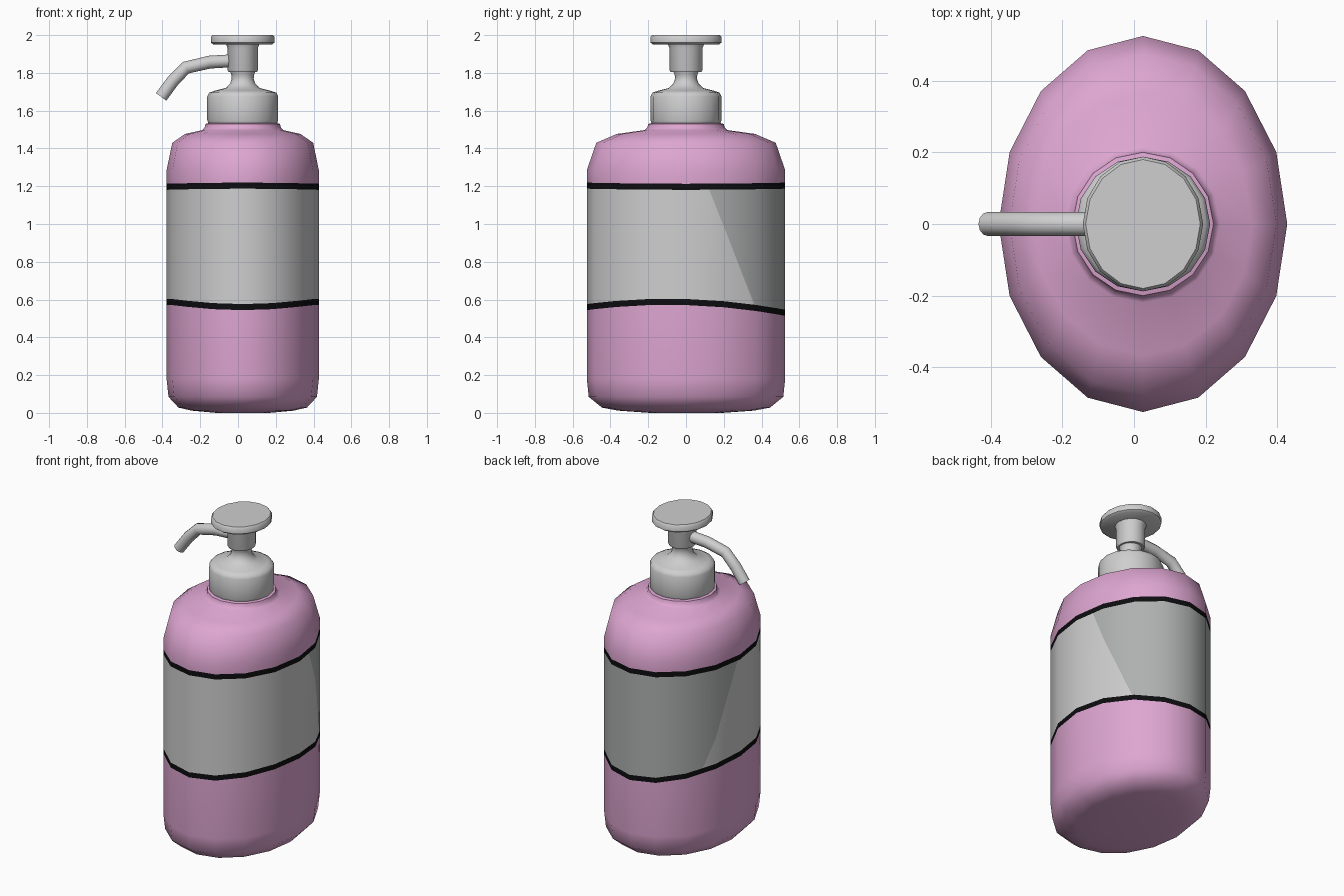
import bpy, bmesh, math
from mathutils import Vector

if "Cube" in bpy.data.objects:
    bpy.data.objects.remove(bpy.data.objects["Cube"])

CX, N = 0.025, 16


def material(name, rgb):
    m = bpy.data.materials.new(name)
    m.diffuse_color = (*rgb, 1)
    m.use_nodes = True
    m.node_tree.nodes["Principled BSDF"].inputs["Base Color"].default_value = m.diffuse_color
    return m


pink = material("pink", (0.73, 0.38, 0.64))
light = material("light grey", (0.62, 0.62, 0.62))
dark = material("dark grey", (0.42, 0.44, 0.43))
black = material("black", (0.004, 0.004, 0.005))


def finish(bm, name, mats, angle=50):
    bmesh.ops.recalc_face_normals(bm, faces=bm.faces)
    me = bpy.data.meshes.new(name)
    bm.to_mesh(me)
    bm.free()
    ob = bpy.data.objects.new(name, me)
    bpy.context.collection.objects.link(ob)
    for m in mats:
        me.materials.append(m)
    bpy.ops.object.select_all(action='DESELECT')
    bpy.context.view_layer.objects.active = ob
    ob.select_set(True)
    bpy.ops.object.shade_smooth_by_angle(angle=math.radians(angle))
    return ob


def loft(profile):
    """Rings of (rx, ry, z); z may be a function of the angle. Returns bands of faces."""
    bm = bmesh.new()
    rings = []
    for rx, ry, z in profile:
        ring = []
        for i in range(N):
            t = 2 * math.pi * i / N
            h = z(t) if callable(z) else z
            ring.append(bm.verts.new((CX + rx * math.cos(t), ry * math.sin(t), h)))
        rings.append(ring)
    bands = [[bm.faces.new((a[i], a[(i + 1) % N], b[(i + 1) % N], b[i])) for i in range(N)]
             for a, b in zip(rings, rings[1:])]
    bm.faces.new(rings[0])
    bm.faces.new(rings[-1])
    return bm, bands


# Bottle body: oval, with wavy black lines around the label
def low(d):
    return lambda t: 0.545 + 0.042 * math.cos(t) ** 2 - 0.015 * math.sin(t) + d


def high(d):
    return lambda t: 1.197 + 0.006 * math.sin(t) ** 2 + d


RX, RY = 0.403, 0.525
bm, bands = loft([
    (0.14, 0.19, 0.0), (0.27, 0.36, 0.012), (0.34, 0.445, 0.028), (0.393, 0.515, 0.085), (RX, RY, 0.18),
    (RX, RY, low(-0.016)), (RX, RY, low(0.016)), (RX, RY, high(-0.016)), (RX, RY, high(0.016)),
    (RX, RY, 1.285), (0.373, 0.475, 1.43), (0.305, 0.365, 1.477), (0.215, 0.22, 1.497),
    (0.202, 0.205, 1.51), (0.197, 0.2, 1.53), (0.17, 0.17, 1.537)])
for f in bands[5] + bands[7]:
    f.material_index = 3
label = bands[6]
for f in label:
    f.material_index = 1
# Slanted cut: the back part of the label is darker
p, n = Vector((CX, 0.065, 1.2)), Vector((-0.13, 1, 0.41))
geom = label + list({e for f in label for e in f.edges}) + list({v for f in label for v in f.verts})
bmesh.ops.bisect_plane(bm, geom=geom, plane_co=p, plane_no=n, dist=1e-5)
for f in bm.faces:
    if f.material_index == 1 and (f.calc_center_median() - p).dot(n) > 0:
        f.material_index = 2
finish(bm, "bottle_body", [pink, light, dark, black])

# Pump: collar with stem, nozzle head, press disc
parts = {
    "pump_collar": [(0.183, 0.183, 1.535), (0.188, 0.188, 1.55), (0.188, 0.188, 1.675), (0.178, 0.178, 1.695),
                    (0.15, 0.15, 1.705), (0.09, 0.09, 1.72), (0.066, 0.066, 1.745), (0.058, 0.058, 1.77),
                    (0.06, 0.06, 1.79), (0.075, 0.075, 1.83)],
    "pump_head": [(0.076, 0.082, 1.805), (0.08, 0.087, 1.815), (0.08, 0.087, 1.93),
                  (0.09, 0.098, 1.958)],
    "press_disc": [(0.155, 0.174, 1.95), (0.168, 0.188, 1.96), (0.168, 0.188, 1.99),
                   (0.16, 0.18, 2.0)],
}
for name, prof in parts.items():
    bm, _ = loft(prof)
    finish(bm, name, [light])

# Bent spout: round tube swept along a path in the xz plane
path = [(0.0, 1.866), (-0.15, 1.857), (-0.275, 1.828), (-0.345, 1.757), (-0.407, 1.673)]
pts = [Vector((x, 0, z)) for x, z in path]
bm = bmesh.new()
rings = []
for i, c in enumerate(pts):
    d = (pts[min(i + 1, len(pts) - 1)] - pts[max(i - 1, 0)]).normalized()
    side = Vector((0, 1, 0))
    up = d.cross(side)
    rings.append([bm.verts.new(c + 0.034 * (side * math.cos(a) + up * math.sin(a)))
                  for a in (2 * math.pi * k / 12 for k in range(12))])
for a, b in zip(rings, rings[1:]):
    for k in range(12):
        bm.faces.new((a[k], a[(k + 1) % 12], b[(k + 1) % 12], b[k]))
bm.faces.new(rings[0])
bm.faces.new(rings[-1])
finish(bm, "spout", [light])
